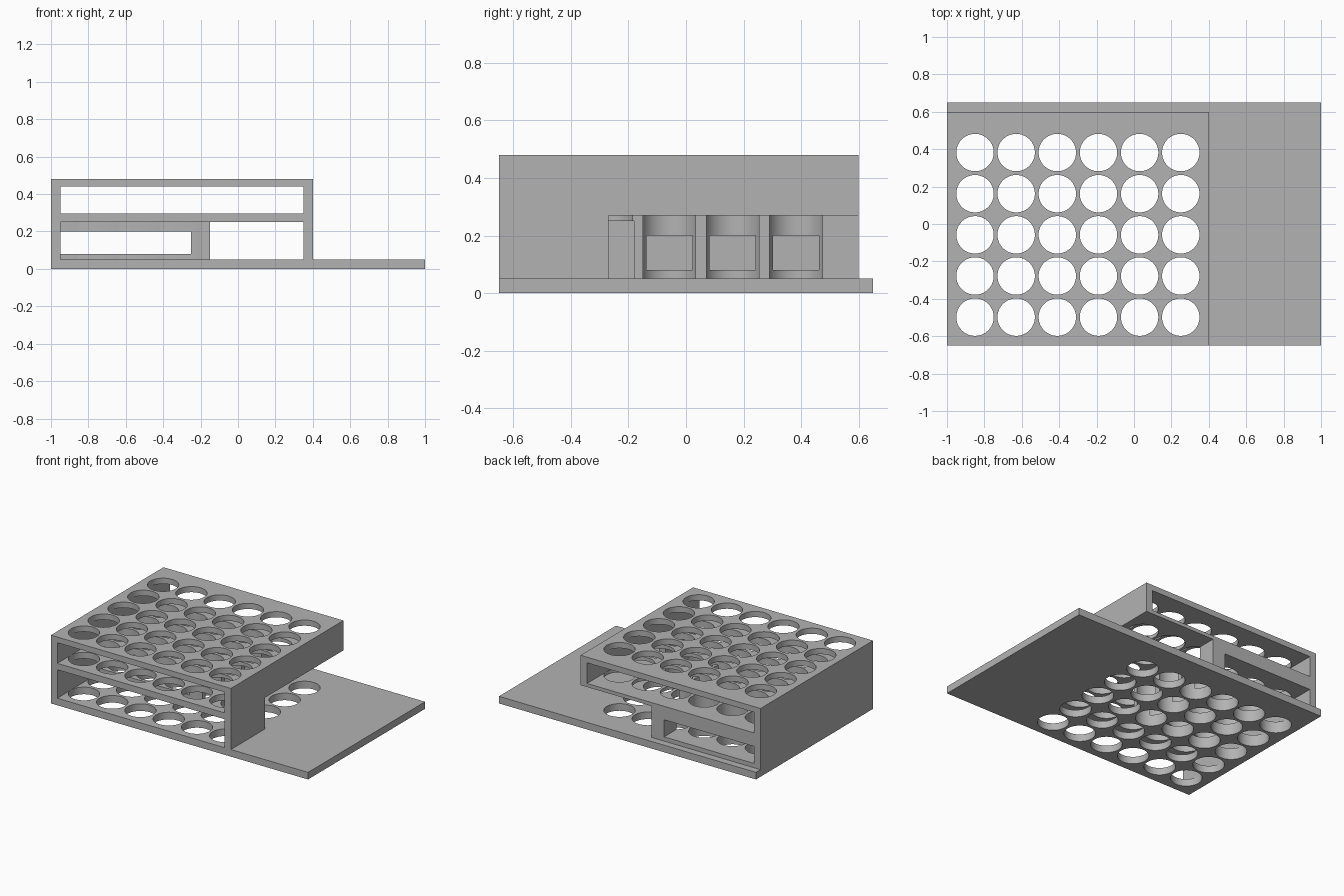
import bpy
import math

cube = bpy.data.objects.get("Cube")
if cube:
    bpy.data.objects.remove(cube, do_unlink=True)

# Single grey plastic
plastic = bpy.data.materials.new("grey_plastic")
plastic.use_nodes = True
GREY = (0.45, 0.45, 0.45, 1)
plastic.diffuse_color = GREY
plastic.node_tree.nodes["Principled BSDF"].inputs["Base Color"].default_value = GREY


def box(name, x, y, z):
    """Box from (low, high) extents on each axis."""
    spans = (x, y, z)
    bpy.ops.mesh.primitive_cube_add(size=1, location=[(a + b) / 2 for a, b in spans])
    ob = bpy.context.object
    ob.name = name
    ob.scale = [b - a for a, b in spans]
    bpy.ops.object.transform_apply(location=True, rotation=False, scale=True)
    return ob


def cut(target, cutter):
    """Subtract the cutter from the target and remove the cutter."""
    cutter.hide_render = True
    mod = target.modifiers.new("cut", 'BOOLEAN')
    mod.operation = 'DIFFERENCE'
    mod.solver = 'EXACT'
    mod.object = cutter
    bpy.context.view_layer.objects.active = target
    bpy.ops.object.modifier_apply(modifier=mod.name)
    bpy.data.objects.remove(cutter, do_unlink=True)


# Main dimensions
FRONT, BACK, REAR_WALL = -0.65, 0.65, 0.60
FLOOR, TOP = 0.05, 0.48
INNER_LEFT, INNER_RIGHT, OUTER_RIGHT = -0.95, 0.35, 0.40
BLOCK_END, BLOCK_FRONT = -0.15, -0.18
PAST = 1.0  # beyond any outer face

rack = box("bottle_rack", (-1, 1), (FRONT, BACK), (0, TOP))

# Trim the solid down to a housing on a base plate
cut(rack, box("side_trim", (OUTER_RIGHT, 2), (-PAST, PAST), (FLOOR, PAST)))
cut(rack, box("rear_trim", (-2, 2), (REAR_WALL, PAST), (FLOOR, PAST)))

# Upper slot through the whole depth
cut(rack, box("upper_slot", (INNER_LEFT, INNER_RIGHT), (-PAST, PAST), (0.295, 0.44)))

# Lower front bay, leaving the solid rear block
cut(rack, box("front_bay", (INNER_LEFT, INNER_RIGHT), (-PAST, BLOCK_FRONT), (FLOOR, 0.25)))

# Rear side bay, open to the right and to the back
cut(rack, box("side_bay", (BLOCK_END, PAST), (-0.27, PAST), (FLOOR, 0.27)))

# Window tunnel through the rear block
cut(rack, box("block_window", (INNER_LEFT, -0.25), (-0.4, PAST), (0.08, 0.20)))

# Grid of round holes through every level
SIDES, RADIUS, PITCH = 64, 0.1, 0.22
holes = []
for col in range(6):
    for row in range(5):
        bpy.ops.mesh.primitive_cylinder_add(
            vertices=SIDES, radius=RADIUS, depth=2,
            location=(-0.85 + PITCH * col, -0.498 + PITCH * row, 0),
            rotation=(0, 0, math.pi / SIDES))
        holes.append(bpy.context.object)
bpy.ops.object.select_all(action='DESELECT')
for hole in holes:
    hole.select_set(True)
bpy.context.view_layer.objects.active = holes[0]
bpy.ops.object.join()
cut(rack, bpy.context.object)

# Material and shading
rack.data.materials.clear()
rack.data.materials.append(plastic)
for face in rack.data.polygons:
    face.material_index = 0
bpy.ops.object.select_all(action='DESELECT')
rack.select_set(True)
bpy.context.view_layer.objects.active = rack
bpy.ops.object.shade_smooth_by_angle(angle=math.radians(30))
